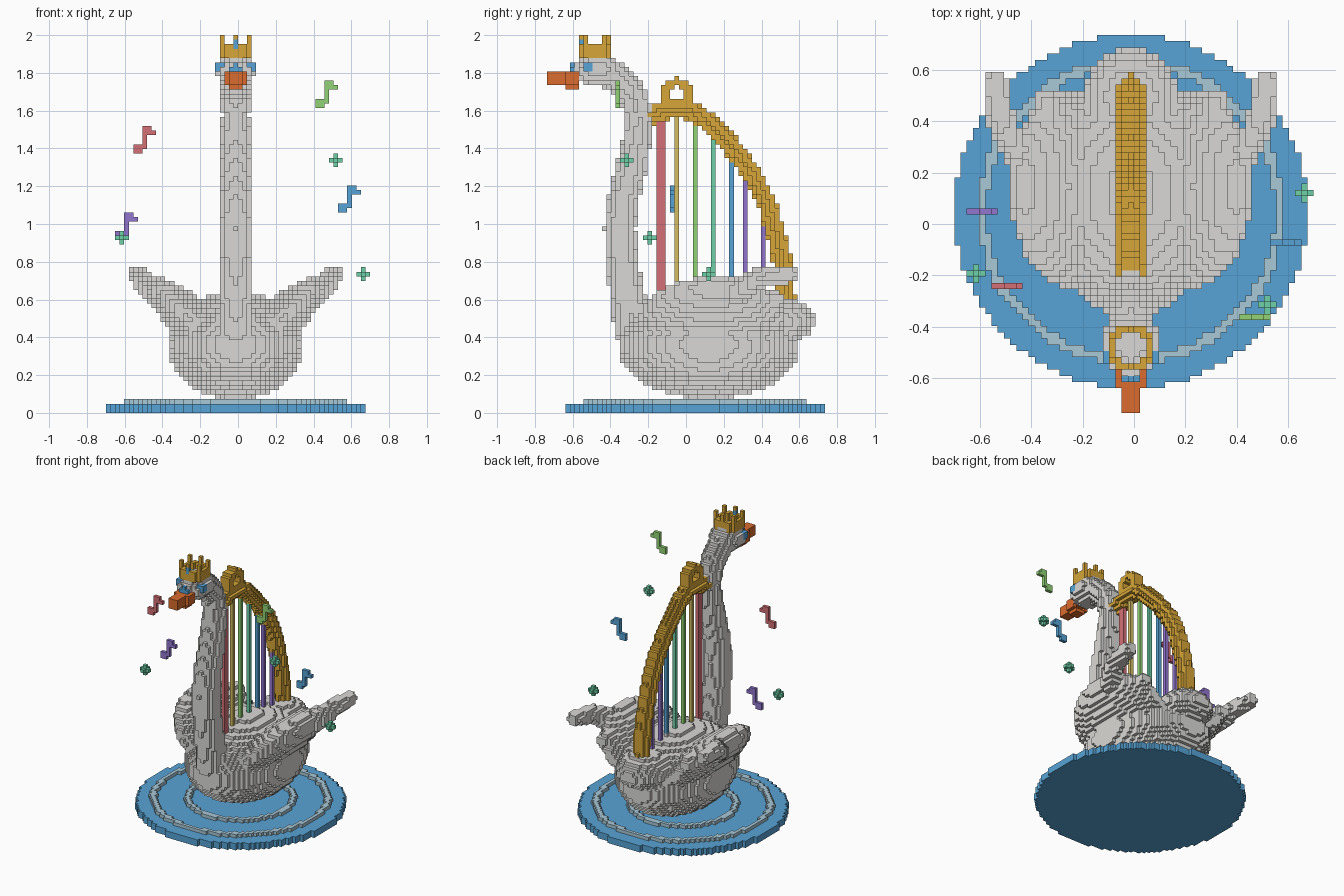
import bpy
import math
from mathutils import Vector

if "Cube" in bpy.data.objects:
    bpy.data.objects.remove(bpy.data.objects["Cube"])

V = 2 / 83                      # cube size
X0, Y0 = -V / 2, 2 * V          # centre of the disc
solid = {}                      # (i, j, k) -> (part, colour)


def lin(r, g, b):
    f = lambda c: (c / 255 / 12.92) if c < 11 else ((c / 255 + 0.055) / 1.055) ** 2.4
    return (f(r), f(g), f(b), 1)


COLOURS = {
    "swan_white": lin(218, 217, 214), "water_blue": lin(88, 164, 214),
    "ripple_pale_blue": lin(168, 200, 215), "gold": lin(214, 166, 56),
    "beak_orange": lin(218, 108, 46), "red": lin(212, 112, 118),
    "yellow": lin(212, 190, 100), "green": lin(146, 212, 118),
    "teal": lin(110, 208, 168), "purple": lin(146, 118, 206),
}


def put(part, colour, i, j, k, replace=False):
    if replace or (i, j, k) not in solid:
        solid[(i, j, k)] = (part, colour)


def fill(part, colour, lo, hi, test):
    """Fill cubes whose centre passes test(x, y, z); x is measured from the symmetry plane."""
    rng = lambda a, b, o: range(math.floor((a - o) / V) - 1, math.ceil((b - o) / V) + 2)
    for i in rng(lo[0], hi[0], 0):
        for j in rng(lo[1], hi[1], Y0):
            for k in rng(lo[2], hi[2], V / 2):
                if k >= 0 and test(i * V, Y0 + j * V, (k + 0.5) * V):
                    put(part, colour, i, j, k)


def ellipsoid(part, colour, c, r):
    fill(part, colour, [c[n] - r[n] for n in range(3)], [c[n] + r[n] for n in range(3)],
         lambda x, y, z: ((x - c[0]) / r[0]) ** 2 + ((y - c[1]) / r[1]) ** 2 + ((z - c[2]) / r[2]) ** 2 <= 1)


def tube(part, colour, pts):
    """Round tube through points (x, y, z, radius)."""
    for p, q in zip(pts, pts[1:]):
        a, b = Vector(p[:3]), Vector(q[:3])
        d, m = b - a, max(p[3], q[3])

        def test(x, y, z):
            s = Vector((x, y, z))
            t = min(1, max(0, (s - a).dot(d) / d.length_squared))
            return (s - a - d * t).length <= p[3] + (q[3] - p[3]) * t
        fill(part, colour, [min(a[n], b[n]) - m for n in range(3)],
             [max(a[n], b[n]) + m for n in range(3)], test)


# Water disc with two raised ripples
for i in range(-28, 29):
    for j in range(-28, 29):
        r = math.hypot(i, j)
        if r <= 28.5:
            put("water_disc", "water_blue", i, j, 0)
            put("water_disc", "water_blue", i, j, 1)
        if abs(r - 24) < 0.7 or abs(r - 14.5) < 0.7:
            put("ripples", "ripple_pale_blue", i, j, 2)

# Body and tail
ellipsoid("body", "swan_white", (0, 0.12, 0.36), (0.355, 0.48, 0.288))
ellipsoid("tail", "swan_white", (0, 0.50, 0.49), (0.18, 0.185, 0.12))

# Wings: tilted flat shells with a raised tip feather, on both sides
S = math.sqrt(0.5)


def wing(x, y, z):
    x, z = abs(x) - 0.25, z - 0.5
    u, w = (x + z) * S, (z - x) * S
    return (u / 0.29) ** 2 + (w / 0.11) ** 2 + ((y - 0.14) / 0.385) ** 2 <= 1


fill("wings", "swan_white", (-0.5, -0.3, 0.2), (0.5, 0.56, 0.75), wing)
for s in (-1, 1):
    tube("wings", "swan_white", [(s * 0.43, 0.27, 0.64, 0.07), (s * 0.50, 0.38, 0.71, 0.055),
                                 (s * 0.525, 0.55, 0.735, 0.045)])
    tube("wings", "swan_white", [(s * 0.32, 0.36, 0.57, 0.07), (s * 0.33, 0.47, 0.60, 0.05)])

# Neck
NECK = [(-0.28, 0.45, 0.10), (-0.315, 0.65, 0.09), (-0.345, 0.85, 0.084), (-0.35, 0.98, 0.084),
        (-0.335, 1.12, 0.082), (-0.295, 1.28, 0.08), (-0.265, 1.42, 0.076), (-0.247, 1.55, 0.073),
        (-0.27, 1.66, 0.073), (-0.33, 1.75, 0.076), (-0.42, 1.805, 0.08)]
tube("neck", "swan_white", [(0, *p) for p in NECK])

# Head, eyes, beak
ellipsoid("head", "swan_white", (0, -0.465, 1.815), (0.11, 0.125, 0.09))
for s in (-1, 1):
    for j, k in ((-23, 75), (-23, 76), (-24, 75), (-24, 76)):
        put("eyes", "water_blue", s * 4, j, k, True)
        put("eyes", "water_blue", s * 3, j, k, True)
for j in range(-32, -25):
    wide = 1 if j < -28 else 2
    for i in range(-wide, wide + 1):
        for k in (72, 73, 74):
            put("beak", "beak_orange", i, j, k - (j >= -28 and abs(i) < 2 and k == 72))
for i in (-1, 0, 1):
    for j in (-27, -26):
        for k in (75, 76):
            if k == 75 or i == 0:
                put("beak_knob", "water_blue", i, j, k)

# Crown: ring, points and front jewel
for i in range(-4, 5):
    for j in range(-4, 5):
        if 2.5 < math.hypot(i, j) < 3.7:
            for k in (78, 79, 80):
                put("crown", "gold", i, j - 22, k)
for n in range(6):
    a = math.radians(30 + 60 * n)
    for k in (81, 82):
        put("crown", "gold", round(3.1 * math.cos(a)), round(3.1 * math.sin(a)) - 22, k)
for k in (80, 81):
    put("crown_jewel", "water_blue", 0, -25, k, True)

# Harp arch with ring ornament
ARCH = [(-0.19, 1.575), (-0.12, 1.60), (-0.03, 1.61), (0.05, 1.585), (0.12, 1.535), (0.235, 1.42),
        (0.35, 1.265), (0.43, 1.11), (0.48, 0.93), (0.515, 0.78), (0.53, 0.60)]
tube("harp_arch", "gold", [(0, y, z, 0.05) for y, z in ARCH])
fill("arch_ring", "gold", (-0.03, -0.15, 1.6), (0.03, 0.06, 1.8),
     lambda x, y, z: abs(x) < 0.03 and 0.036 < math.hypot(y + 0.046, z - 1.687) < 0.086)

# Harp strings: rise from the body until they meet the arch
STRINGS = [(-8, "red"), (-7, "red"), (-4, "yellow"), (0, "green"), (4, "teal"), (8, "water_blue"),
           (11, "purple"), (15, "purple")]
for j, colour in STRINGS:
    for k in range(22, 70):
        if solid.get((0, j, k), ("",))[0] in ("harp_arch", "arch_ring"):
            break
        put("strings", colour, 0, j, k)

# Floating music notes: head, stem and flag
NOTE = [(0, 0), (1, 0), (0, 1), (1, 1), (2, 1), (2, 2), (2, 3), (2, 4), (2, 5), (3, 5), (3, 4), (4, 4)]
for n, (i, j, k, colour) in enumerate([(-22, -12, 57, "red"), (18, -17, 67, "green"),
                                       (23, -5, 44, "water_blue"), (-26, 0, 38, "purple")]):
    for a, b in NOTE:
        put("music_note_%d" % (n + 1), colour, i + a, j, k + b)

# Floating sparkles: three-way plus shapes
for n, (i, j, k) in enumerate([(28, 3, 30), (-25, -10, 38), (22, -15, 55)]):
    for a, b, c in [(0, 0, 0), (1, 0, 0), (-1, 0, 0), (0, 1, 0), (0, -1, 0), (0, 0, 1), (0, 0, -1)]:
        put("sparkle_%d" % (n + 1), "teal", i + a, j + b, k + c)

# Turn the cubes into one mesh object per part, keeping outer faces only
mats = {}
for name, col in COLOURS.items():
    mats[name] = bpy.data.materials.new(name)
    mats[name].diffuse_color = col

SIDES = []
for axis in range(3):
    for s in (0, 1):
        u, w = (axis + 1) % 3, (axis + 2) % 3
        quad = []
        for a, b in ((0, 0), (1, 0), (1, 1), (0, 1)):
            c = [0, 0, 0]
            c[axis], c[u], c[w] = s, a, b
            quad.append(tuple(c))
        step = [0, 0, 0]
        step[axis] = 2 * s - 1
        SIDES.append((step, quad if s else quad[::-1]))

parts = {}
for cell, (part, colour) in solid.items():
    parts.setdefault(part, []).append((cell, colour))
for part, cells in parts.items():
    index, faces, cols = {}, [], []
    names = sorted({c for _, c in cells})
    for (i, j, k), colour in cells:
        for d, quad in SIDES:
            if (i + d[0], j + d[1], k + d[2]) not in solid:
                faces.append([index.setdefault((i + a, j + b, k + c), len(index)) for a, b, c in quad])
                cols.append(names.index(colour))
    mesh = bpy.data.meshes.new(part)
    mesh.from_pydata([(X0 + (a - 0.5) * V, Y0 + (b - 0.5) * V, c * V) for a, b, c in index], [], faces)
    for name in names:
        mesh.materials.append(mats[name])
    mesh.polygons.foreach_set("material_index", cols)
    mesh.update()
    bpy.context.collection.objects.link(bpy.data.objects.new(part, mesh))

for m in bpy.data.materials:
    if m.users and not m.is_grease_pencil:
        m.use_nodes = True
        m.node_tree.nodes["Principled BSDF"].inputs["Base Color"].default_value = m.diffuse_color
